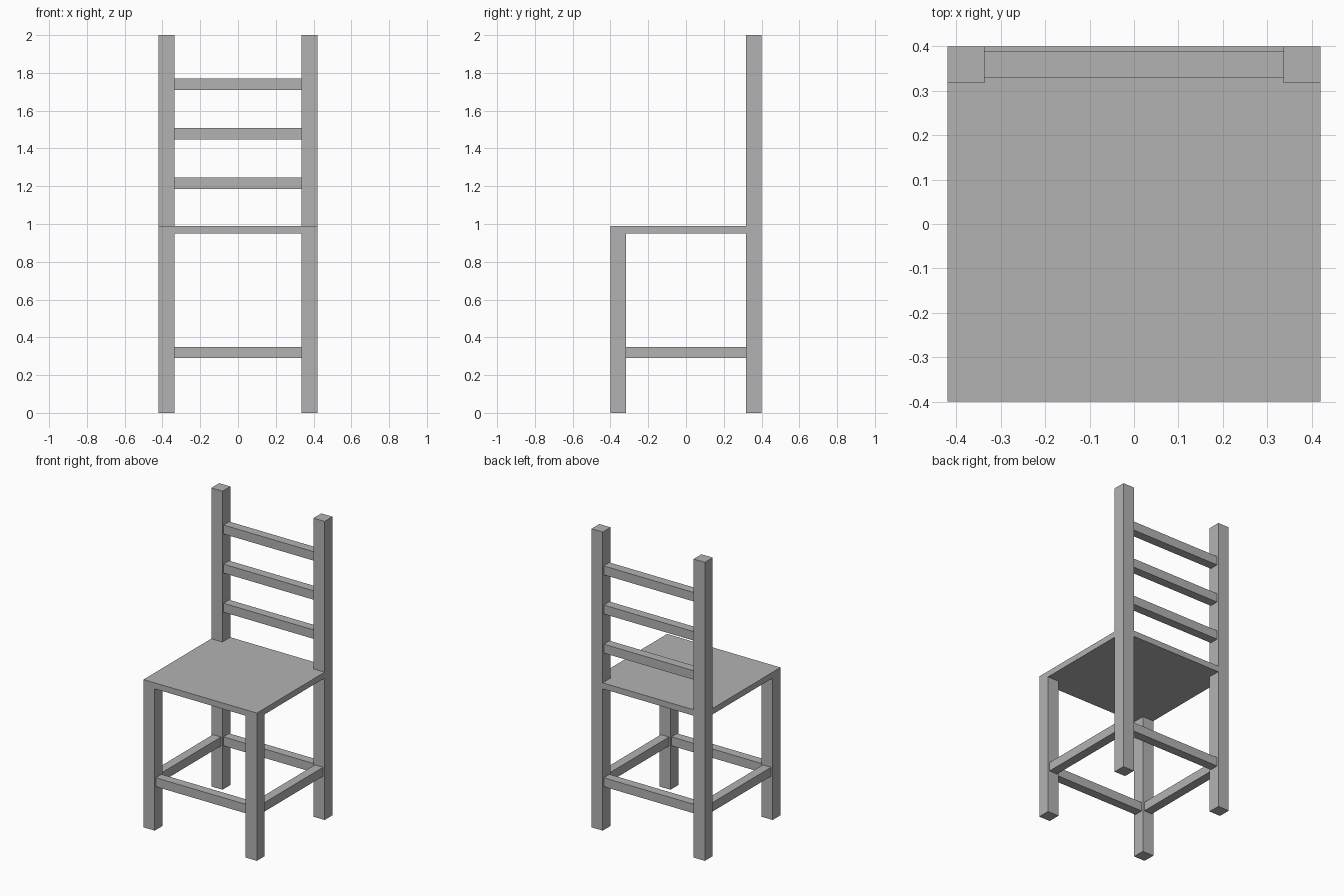
import bpy
import bmesh

cube = bpy.data.objects.get("Cube")
if cube:
    bpy.data.objects.remove(cube, do_unlink=True)

# Overall sizes
HX, HY = 0.42, 0.40          # half width and half depth
POST = 0.083                 # square leg section
RAIL = 0.06                  # square rail section
SEAT_LOW, SEAT_TOP, TOP = 0.95, 0.99, 2.0
IX, IY = HX - POST, HY - POST            # inner faces of the legs
CX, CY = HX - POST / 2, HY - POST / 2    # leg centres

grey = bpy.data.materials.new("plain_grey")
grey.use_nodes = True
grey.diffuse_color = (0.45, 0.45, 0.45, 1)
grey.node_tree.nodes["Principled BSDF"].inputs["Base Color"].default_value = grey.diffuse_color


def prism(name, outline, low, high):
    """Extrude a flat xy outline from low to high."""
    bm = bmesh.new()
    face = bm.faces.new([bm.verts.new((x, y, low)) for x, y in outline])
    extruded = bmesh.ops.extrude_face_region(bm, geom=[face])["geom"]
    for v in extruded:
        if isinstance(v, bmesh.types.BMVert):
            v.co.z = high
    bmesh.ops.recalc_face_normals(bm, faces=bm.faces)
    mesh = bpy.data.meshes.new(name)
    bm.to_mesh(mesh)
    bm.free()
    mesh.materials.append(grey)
    obj = bpy.data.objects.new(name, mesh)
    bpy.context.collection.objects.link(obj)
    return obj


def bar(name, cx, cy, half_x, half_y, low, high):
    x0, x1, y0, y1 = cx - half_x, cx + half_x, cy - half_y, cy + half_y
    return prism(name, [(x0, y0), (x1, y0), (x1, y1), (x0, y1)], low, high)


# Seat board, notched around the back posts
prism("seat", [(-HX, -HY), (HX, -HY), (HX, IY), (IX, IY),
               (IX, HY), (-IX, HY), (-IX, IY), (-HX, IY)], SEAT_LOW, SEAT_TOP)

# Legs, back posts and side stretchers
for side, s in (("left", 1), ("right", -1)):
    bar(f"front_leg_{side}", s * CX, -CY, POST / 2, POST / 2, 0, SEAT_LOW)
    bar(f"back_post_{side}", s * CX, CY, POST / 2, POST / 2, 0, TOP)
    bar(f"side_stretcher_{side}", s * CX, 0, RAIL / 2, IY, 0.29, 0.35)

# Front and back stretchers
for end, s in (("front", -1), ("back", 1)):
    bar(f"{end}_stretcher", 0, s * CY, IX, RAIL / 2, 0.29, 0.35)

# Ladder back slats
for i in range(3):
    low = 1.185 + i * 0.262
    bar(f"back_slat_{i + 1}", 0, CY, IX, RAIL / 2, low, low + RAIL)
